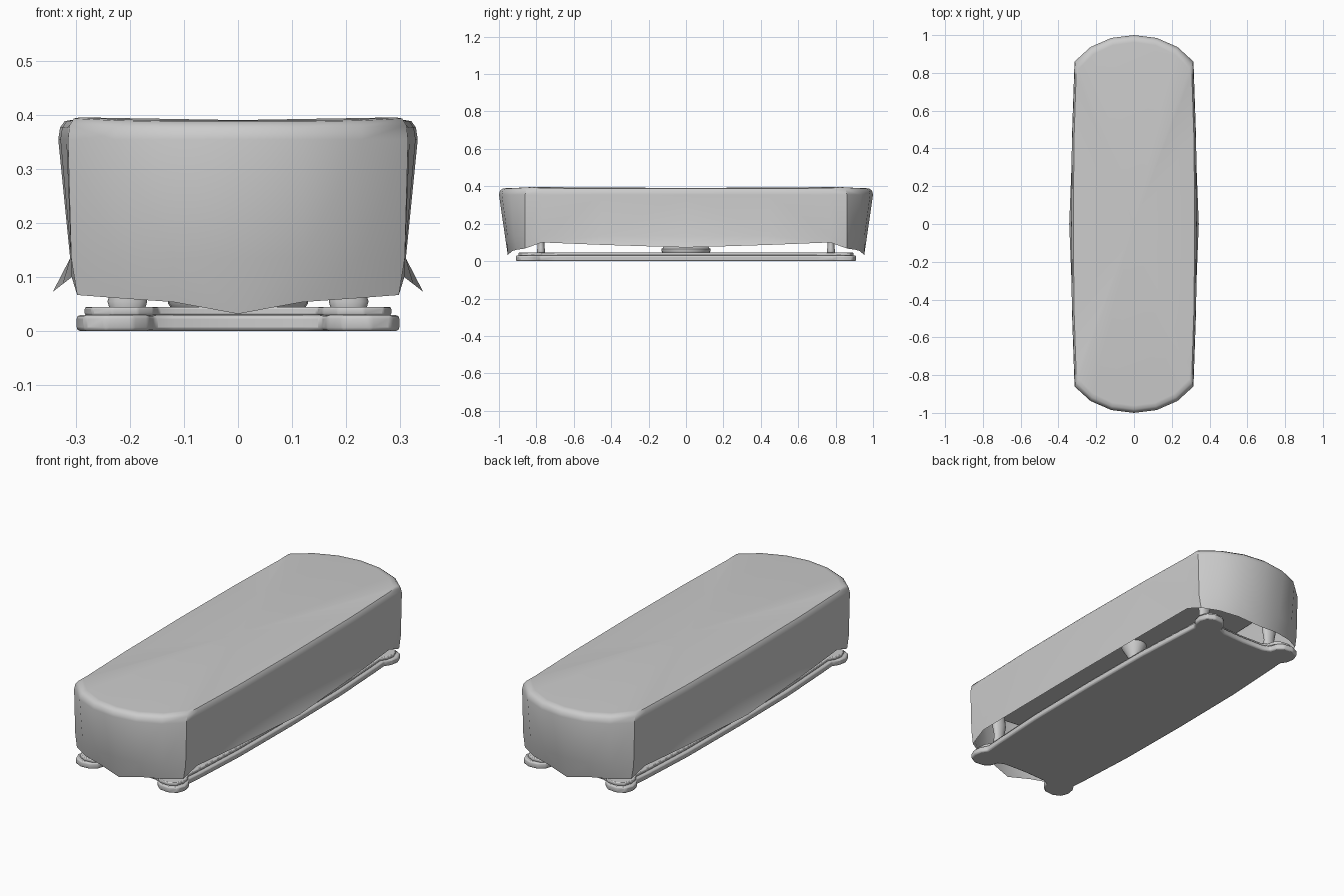
import bpy, bmesh
from math import cos, sin, pi

if "Cube" in bpy.data.objects:
    bpy.data.objects.remove(bpy.data.objects["Cube"])

SMOOTH = 0.7


def finish(name, bm, mirror=False, bevel=0.0):
    bmesh.ops.recalc_face_normals(bm, faces=bm.faces)
    me = bpy.data.meshes.new(name)
    bm.to_mesh(me)
    bm.free()
    ob = bpy.data.objects.new(name, me)
    bpy.context.collection.objects.link(ob)
    if mirror:
        m = ob.modifiers.new("mirror", 'MIRROR')
        m.use_axis = (True, True, False)
        m.merge_threshold = 0.0005
    if bevel:
        b = ob.modifiers.new("bevel", 'BEVEL')
        b.width, b.segments, b.limit_method = bevel, 2, 'ANGLE'
    bpy.ops.object.select_all(action='DESELECT')
    ob.select_set(True)
    bpy.context.view_layer.objects.active = ob
    bpy.ops.object.shade_smooth_by_angle(angle=SMOOTH)
    return ob


def slab(name, quarter, z0, z1, bevel):
    """Extrude a plan outline given for one quarter, from +x round to +y."""
    q = list(quarter)
    half = q + [(-x, y) for x, y in reversed(q) if x > 0]
    loop = half + [(x, -y) for x, y in reversed(half) if y > 0]
    bm = bmesh.new()
    f = bm.faces.new([bm.verts.new((x, y, z0)) for x, y in loop])
    ext = bmesh.ops.extrude_face_region(bm, geom=[f])
    for v in ext['geom']:
        if isinstance(v, bmesh.types.BMVert):
            v.co.z = z1
    return finish(name, bm, bevel=bevel)


def lathe(name, profile, x=0, y=0, sx=1.0, n=20):
    bm = bmesh.new()
    rings = [[bm.verts.new((x + sx * r * cos(2 * pi * i / n), y + r * sin(2 * pi * i / n), z))
              for i in range(n)] for r, z in profile]
    for a, b in zip(rings, rings[1:]):
        for i in range(n):
            j = (i + 1) % n
            bm.faces.new((a[i], a[j], b[j], b[i]))
    bm.faces.new(rings[0])
    bm.faces.new(rings[-1])
    return finish(name, bm)


# Draped cloth: one quarter, each column runs from the shoulder to the hem
shoulder = [(.333, 0), (.329, .45), (.318, .77), (.315, .86), (.23, .937), (.12, .985), (0, 1.0)]
lower = [(.311, 0), (.311, .45), (.309, .77), (.309, .86), (.225, .92), (.12, .955), (0, .968)]
hem = [(.343, 0, .073), (.325, .45, .087), (.308, .77, .10), (.298, .862, .067),
       (.22, .905, .061), (.12, .93, .054), (0, .953, .032)]
top_z = [.391, .391, .392, .396, .392, .390, .390]
bm = bmesh.new()
rows = []
for k, z in ((.93, 0), (.965, -.002), (.99, -.014)):
    rows.append([bm.verts.new((x * k, y - (1 - k) * .55 * (y > .8), tz + z))
                 for (x, y), tz in zip(shoulder, top_z)])
rows.append([bm.verts.new((x, y, .355)) for x, y in shoulder])
rows.append([bm.verts.new((x, y, .135)) for x, y in lower])
rows.append([bm.verts.new(p) for p in hem])
for a, b in zip(rows, rows[1:]):
    for i in range(len(a) - 1):
        bm.faces.new((a[i], a[i + 1], b[i + 1], b[i]))
centre = bm.verts.new((0, 0, .391))
for p, q in zip(rows[0], rows[0][1:]):
    bm.faces.new((centre, p, q))
finish("table_cloth", bm, mirror=True)

# Table top hidden under the cloth
slab("table_top", [(x * .93, y * .965) for x, y in shoulder], .345, .382, .008)

# Two-step plinth with rounded lobes at the corners
plan = [(.298, 0), (.294, .4), (.278, .70), (.272, .78), (.292, .81), (.299, .85), (.285, .89),
        (.245, .91), (.195, .905), (.165, .88), (.155, .845), (.12, .83), (0, .825)]
slab("plinth_lower", plan, 0, .03, .007)
slab("plinth_upper", [(x * .95, y * .985) for x, y in plan], .029, .045, .004)

# Turned central pedestal
lathe("central_pedestal", [(.125, .044), (.13, .052), (.13, .066), (.118, .075), (.06, .085),
      (.04, .11), (.05, .14), (.04, .18), (.025, .21), (.03, .28), (.06, .33), (.06, .35)], n=28)

# Four corner legs
for sx in (-1, 1):
    for sy in (-1, 1):
        lathe("corner_leg", [(.021, .044), (.023, .055), (.019, .075), (.018, .11), (.024, .16),
              (.02, .22), (.024, .29), (.032, .35)], sx * .205, sy * .775, sx=1.6, n=14)
